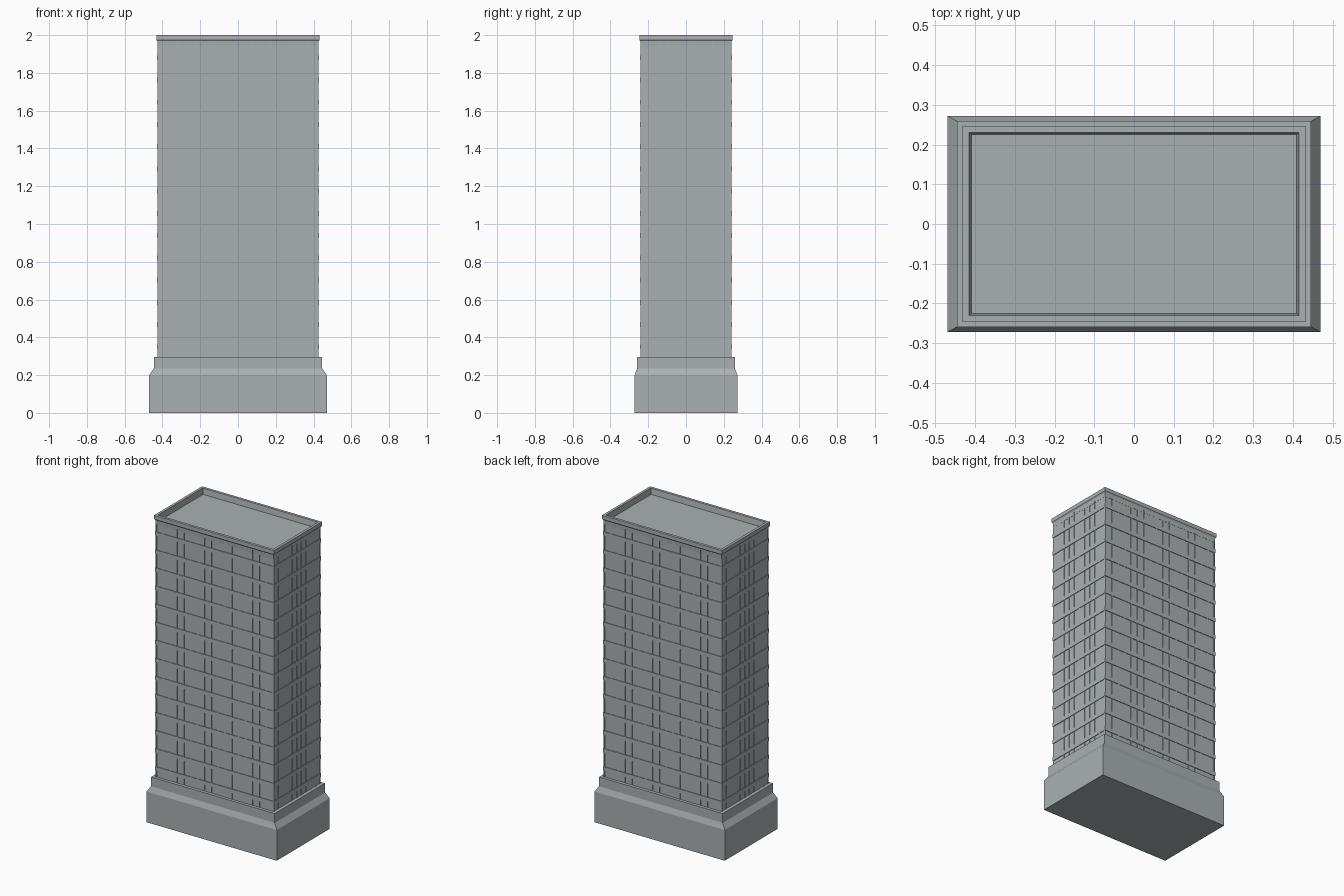
import bpy, bmesh

if "Cube" in bpy.data.objects:
    bpy.data.objects.remove(bpy.data.objects["Cube"])

stone = bpy.data.materials.new("light_grey_stone")
stone.diffuse_color = (0.40, 0.44, 0.455, 1)
stone.use_nodes = True
stone.node_tree.nodes["Principled BSDF"].inputs["Base Color"].default_value = stone.diffuse_color


def finish(name, bm):
    bmesh.ops.recalc_face_normals(bm, faces=bm.faces)
    me = bpy.data.meshes.new(name)
    bm.to_mesh(me)
    bm.free()
    me.materials.append(stone)
    ob = bpy.data.objects.new(name, me)
    bpy.context.collection.objects.link(ob)
    return ob


def loft(name, rings):
    """Stack of rectangles (half x, half y, z), capped at both ends."""
    bm = bmesh.new()
    loops = [[bm.verts.new((sx * hx, sy * hy, z))
              for sx, sy in ((-1, -1), (1, -1), (1, 1), (-1, 1))]
             for hx, hy, z in rings]
    for a, b in zip(loops, loops[1:]):
        for i in range(4):
            j = (i + 1) % 4
            bm.faces.new((a[i], a[j], b[j], b[i]))
    bm.faces.new(loops[0][::-1])
    bm.faces.new(loops[-1])
    return finish(name, bm)


def add_box(bm, x0, x1, y0, y1, z0, z1):
    vs = bmesh.ops.create_cube(bm, size=1)["verts"]
    for v in vs:
        v.co = ((x0 + x1) / 2 + v.co.x * (x1 - x0),
                (y0 + y1) / 2 + v.co.y * (y1 - y0),
                (z0 + z1) / 2 + v.co.z * (z1 - z0))


HX, HY = 0.424, 0.239          # tower wall half sizes
Z0, Z1 = 0.29, 1.972           # tower bottom and top

# Podium with sloped shoulder
loft("podium", [(0.47, 0.272, 0), (0.47, 0.272, 0.2),
                (0.446, 0.259, 0.235), (0.446, 0.259, 0.296)])

# Tower walls
loft("tower", [(HX, HY, Z0), (HX, HY, Z1 - 0.02)])

# Parapet with recessed roof
loft("parapet_and_roof", [(0.425, 0.24, 1.94), (0.427, 0.242, 1.968),
                          (0.432, 0.247, 1.975), (0.432, 0.247, 2.0),
                          (0.415, 0.23, 2.0), (0.409, 0.225, 1.962)])

# Floor bands
bm = bmesh.new()
for k in range(14):
    z = 0.35 + k * 0.1177
    add_box(bm, -HX - 0.004, HX + 0.004, -HY - 0.004, HY + 0.004,
            z - 0.013, z + 0.013)
finish("floor_bands", bm)

# Window mullions: 17 bays on the long sides, 10 on the short sides
bm = bmesh.new()
w, d = 0.003, 0.0025
for k in range(18):
    x = -HX + w + k * (2 * HX - 2 * w) / 17
    for s in (-1, 1):
        add_box(bm, x - w, x + w, s * HY - d, s * HY + d, Z0, Z1 - 0.01)
for k in range(11):
    y = -HY + w + k * (2 * HY - 2 * w) / 10
    for s in (-1, 1):
        add_box(bm, s * HX - d, s * HX + d, y - w, y + w, Z0, Z1 - 0.01)
finish("mullions", bm)
